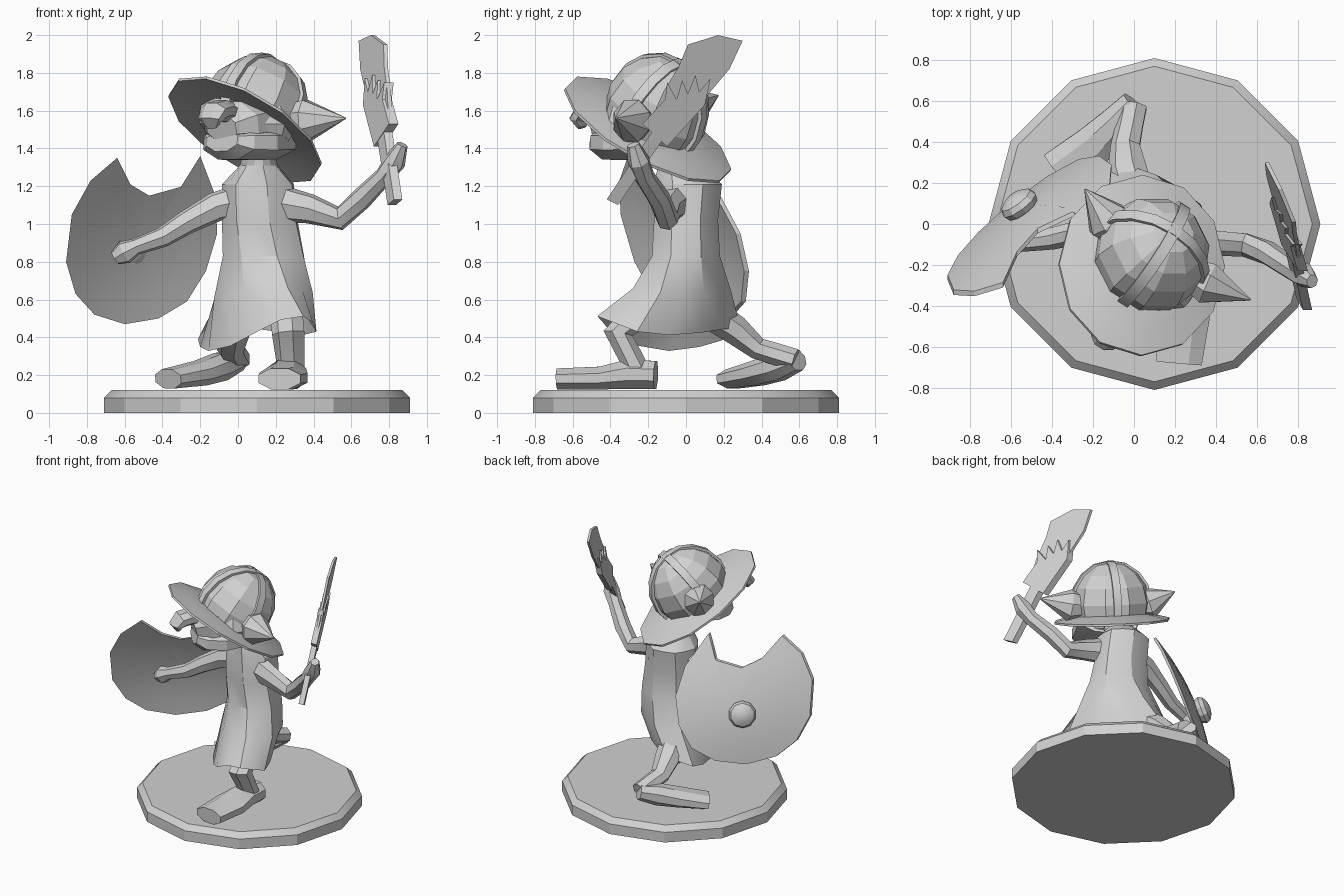
import bpy, bmesh, math
from mathutils import Vector, Matrix

if "Cube" in bpy.data.objects:
    bpy.data.objects.remove(bpy.data.objects["Cube"])

clay = bpy.data.materials.new("light_grey")
clay.use_nodes = True
GREY = (0.64, 0.64, 0.64, 1)
clay.diffuse_color = GREY
clay.node_tree.nodes["Principled BSDF"].inputs["Base Color"].default_value = GREY


def finish(name, bm, angle=25):
    bmesh.ops.recalc_face_normals(bm, faces=bm.faces)
    mesh = bpy.data.meshes.new(name)
    bm.to_mesh(mesh)
    bm.free()
    ob = bpy.data.objects.new(name, mesh)
    bpy.context.collection.objects.link(ob)
    mesh.materials.append(clay)
    bpy.ops.object.select_all(action='DESELECT')
    bpy.context.view_layer.objects.active = ob
    ob.select_set(True)
    bpy.ops.object.shade_smooth_by_angle(angle=math.radians(angle))


def loft(name, rings, **kw):
    """Skin a list of closed point rings and cap both ends."""
    bm = bmesh.new()
    rows = [[bm.verts.new(p) for p in ring] for ring in rings]
    n = len(rows[0])
    for a, b in zip(rows, rows[1:]):
        for i in range(n):
            bm.faces.new((a[i], a[(i + 1) % n], b[(i + 1) % n], b[i]))
    bm.faces.new(rows[0])
    bm.faces.new(rows[-1])
    finish(name, bm, **kw)


def circle(n, rx, ry, phase=0.0):
    for i in range(n):
        a = 2 * math.pi * (i + phase) / n
        yield rx * math.cos(a), ry * math.sin(a)


def tube(name, path, sizes, ref, sides=7, **kw):
    """Sweep an ellipse of (width, height) along a path; ref gives the width axis."""
    pts = [Vector(p) for p in path]
    rings = []
    for i, p in enumerate(pts):
        t = (pts[min(i + 1, len(pts) - 1)] - pts[max(i - 1, 0)]).normalized()
        ref_v = Vector(ref)
        across = (ref_v - t * ref_v.dot(t)).normalized()
        up = t.cross(across)
        w, h = sizes[i] if isinstance(sizes, list) else sizes
        rings.append([p + across * u + up * v for u, v in circle(sides, w, h, 0.5)])
    loft(name, rings, **kw)


def ellipsoid(name, matrix, segs=10, rows=6):
    bm = bmesh.new()
    bmesh.ops.create_uvsphere(bm, u_segments=segs, v_segments=rows, radius=1, matrix=matrix)
    finish(name, bm)


def revolve(name, profile, matrix, sides, **kw):
    rings = [[matrix @ Vector((u, v, h)) for u, v in circle(sides, r, r)] for r, h in profile]
    loft(name, rings, **kw)


# Round stand
revolve("stand", [(0.81, 0), (0.81, 0.08), (0.77, 0.12)], Matrix.Translation((0.1, 0, 0)), 12)

# Smock: centre x, y, height, radii, hem lift, skew along the stride; last ring closes it inside
SMOCK = [(0.11, -0.09, 1.40, 0.08, 0.08, 0, 0), (0.11, -0.03, 1.31, 0.10, 0.12, 0, 0),
         (0.11, 0.01, 1.21, 0.19, 0.18, 0, 0), (0.12, 0.00, 1.02, 0.20, 0.17, 0, 0),
         (0.14, 0.00, 0.83, 0.215, 0.18, 0, 0.1), (0.13, -0.02, 0.62, 0.25, 0.26, 0.02, 0.3),
         (0.10, -0.09, 0.37, 0.25, 0.38, 0.07, 0.5), (0.12, -0.04, 0.56, 0.2, 0.2, 0, 0.3)]
rings = []
for k, (cx, cy, z, rx, ry, lift, skew) in enumerate(SMOCK):
    ring = []
    for i, (u, v) in enumerate(circle(14, rx, ry)):
        fold = 1 + (0.025 if i % 2 else -0.025) * (k > 1)
        f = v / ry
        hem = lift * (f * f * (1.5 - 0.5 * f) + 0.6 * u / rx)
        ring.append((cx + (u - skew * v) * fold, cy + v * fold, z + hem))
    rings.append(ring)
loft("smock", rings)

# Legs and feet
X, Y, Z = (1, 0, 0), (0, 1, 0), (0, 0, 1)
tube("left_leg", [(0.23, -0.1, 0.62), (0.26, -0.25, 0.52), (0.27, -0.36, 0.42),
                  (0.28, -0.29, 0.29), (0.28, -0.24, 0.18)],
     [(0.08, 0.08), (0.09, 0.08), (0.09, 0.08), (0.08, 0.065), (0.08, 0.07)], X)
tube("left_foot", [(0.28, -0.16, 0.2), (0.26, -0.3, 0.205), (0.24, -0.45, 0.185), (0.22, -0.68, 0.18)],
     [(0.09, 0.08), (0.11, 0.085), (0.14, 0.065), (0.12, 0.06)], X, 8)
tube("right_leg", [(0.02, 0.08, 0.56), (-0.03, 0.26, 0.44), (-0.04, 0.38, 0.34),
                   (-0.02, 0.48, 0.31), (0.0, 0.58, 0.28)],
     [(0.1, 0.09), (0.1, 0.08), (0.075, 0.06), (0.07, 0.06), (0.07, 0.06)], X)
tube("right_foot", [(0.0, 0.59, 0.28), (-0.09, 0.49, 0.245), (-0.2, 0.38, 0.21), (-0.37, 0.25, 0.18)],
     [(0.07, 0.06), (0.09, 0.08), (0.11, 0.07), (0.12, 0.055)], (0.7, -0.7, 0), 8)

# Arms with closed fists
tube("left_arm", [(0.22, -0.05, 1.11), (0.38, -0.09, 1.08), (0.54, -0.1, 1.03), (0.65, -0.14, 1.13),
                  (0.77, -0.22, 1.25), (0.83, -0.25, 1.33), (0.87, -0.28, 1.42)],
     [(0.08, 0.1), (0.065, 0.08), (0.06, 0.065), (0.06, 0.06), (0.055, 0.05), (0.06, 0.06), (0.035, 0.03)], Y)
tube("right_arm", [(0.04, 0.0, 1.13), (-0.12, -0.01, 1.09), (-0.27, -0.04, 1.01), (-0.4, -0.07, 0.93),
                   (-0.54, -0.09, 0.88), (-0.6, -0.08, 0.85), (-0.65, -0.07, 0.82)],
     [(0.09, 0.09), (0.07, 0.08), (0.06, 0.065), (0.055, 0.055), (0.045, 0.045), (0.06, 0.065), (0.04, 0.04)], Y)

# Head frame: face points along "fwd"; the hat is tipped back and rolled to one side
fwd = Vector((-0.545, -0.84, 0)).normalized()
level = Vector((-fwd.y, fwd.x, 0))
upright = Matrix((level, -fwd, Vector(Z))).transposed().to_4x4()
upright.translation = (0.08, -0.18, 1.5)
hat = (Matrix.Translation((0.04, -0.2, 1.505)) @ Matrix.Rotation(math.radians(-7), 4, fwd)
       @ upright.to_3x3().to_4x4() @ Matrix.Rotation(math.radians(-33), 4, 'X'))
side, back = hat.col[0].xyz, hat.col[1].xyz

# Helmet: dome, oval brim and two raised bands
DOME = [(0.26, -0.02), (0.285, 0.12), (0.26, 0.24), (0.2, 0.33), (0.11, 0.395), (0.01, 0.415)]
revolve("helmet_dome", DOME, hat, 10, angle=15)
revolve("helmet_brim", [(0.24, 0.05), (0.37, 0.03), (0.51, 0.0), (0.51, -0.015), (0.37, 0.01), (0.24, 0.02)],
        hat @ Matrix.Diagonal((0.82, 1, 1, 1)), 12, angle=15)
arc = [(-r, h) for r, h in DOME] + [(r, h) for r, h in reversed(DOME)]
tube("helmet_band_long", [hat @ Vector((0, r, h)) for r, h in arc], (0.04, 0.015), side, 4)
tube("helmet_band_cross", [hat @ Vector((r, 0, h)) for r, h in arc], (0.04, 0.015), back, 4)

# Face: skull, jaw, muzzle and hooked nose
ellipsoid("skull", upright @ Matrix.Translation((0.02, -0.03, 0.03)) @ Matrix.Diagonal((0.26, 0.24, 0.19, 1)))


def face_tube(name, pts, sizes):
    tube(name, [upright @ Vector(p) for p in pts], sizes, level, 8)


face_tube("jaw", [(0.02, 0.06, -0.065), (0.02, -0.14, -0.07), (0.01, -0.25, -0.07), (0, -0.3, -0.06)],
          [(0.23, 0.1), (0.25, 0.1), (0.19, 0.095), (0.12, 0.06)])
face_tube("muzzle", [(0.01, -0.1, 0.05), (0.01, -0.23, 0.03), (0, -0.31, 0.01)],
          [(0.23, 0.14), (0.19, 0.13), (0.11, 0.08)])
face_tube("nose", [(0.02, -0.22, 0.08), (0.02, -0.34, 0.1), (0.02, -0.41, 0.09),
                   (0.02, -0.445, 0.05), (0.02, -0.43, 0.01)],
          [(0.06, 0.06), (0.08, 0.06), (0.085, 0.06), (0.07, 0.05), (0.03, 0.02)])

# Pointed ears
for label, root, mid, point in (("left", (0.27, -0.24, 1.55), (0.36, -0.29, 1.545), (0.57, -0.37, 1.56)),
                                ("right", (-0.06, -0.05, 1.6), (-0.13, 0.02, 1.61), (-0.24, 0.17, 1.68))):
    tube(label + "_ear", [root, mid, point], [(0.09, 0.08), (0.12, 0.11), (0.004, 0.004)], Z, 8, angle=20)


# Jagged chopping sword, drawn in its own slanted plane
def plate(name, outline, thick):
    loft(name, [[(0.469 - 0.465 * y + 0.162 * z + s * thick, y, z) for y, z in outline]
                for s in (-0.5, 0.5)])


plate("sword_grip", [(-0.42, 1.13), (-0.36, 1.1), (-0.12, 1.45), (-0.18, 1.49)], 0.045)
plate("sword_blade", [(-0.2, 1.52), (-0.09, 1.42), (0.07, 1.63), (0.23, 1.82), (0.3, 1.97),
                      (0.17, 2.0), (0.01, 1.95), (-0.04, 1.83), (-0.12, 1.7)], 0.02)
plate("sword_jagged_sheath", [(-0.23, 1.53), (-0.1, 1.41), (0.1, 1.63), (0.13, 1.77), (0.07, 1.7),
                              (0.05, 1.79), (0.01, 1.69), (-0.02, 1.76), (-0.05, 1.66),
                              (-0.1, 1.75), (-0.11, 1.66)], 0.05)

# Crescent shield: dished rings of one outline on a leaning plane, front then back layer
RIM = [(-0.64, 1.35), (-0.78, 1.23), (-0.88, 1.05), (-0.91, 0.8), (-0.86, 0.63), (-0.76, 0.52),
       (-0.6, 0.47), (-0.42, 0.5), (-0.27, 0.59), (-0.17, 0.75), (-0.11, 0.95), (-0.12, 1.15),
       (-0.2, 1.36), (-0.29, 1.2), (-0.47, 1.15), (-0.57, 1.21)]
CX, CZ = -0.52, 0.85
STEPS = (0.05, 0.35, 0.7, 1)
rings = []
for s, inset in [(s, 0) for s in STEPS] + [(s, 0.025) for s in reversed(STEPS)]:
    ring = []
    for x, z in RIM:
        dx, dz = (x - CX) * s, (z - CZ) * s
        dish = 0.055 - 0.38 * (dx * dx + dz * dz)
        ring.append((CX + dx, 0.03 + 0.75 * dx - 0.36 * dz + dish - inset, CZ + dz))
    rings.append(ring)
loft("shield", rings, angle=15)
tilt = Vector((-0.75, 1, 0.36)).to_track_quat('Z', 'Y').to_matrix().to_4x4()
ellipsoid("shield_boss", Matrix.Translation((-0.56, 0.095, 0.85)) @ tilt @ Matrix.Diagonal((0.1, 0.1, 0.06, 1)))
